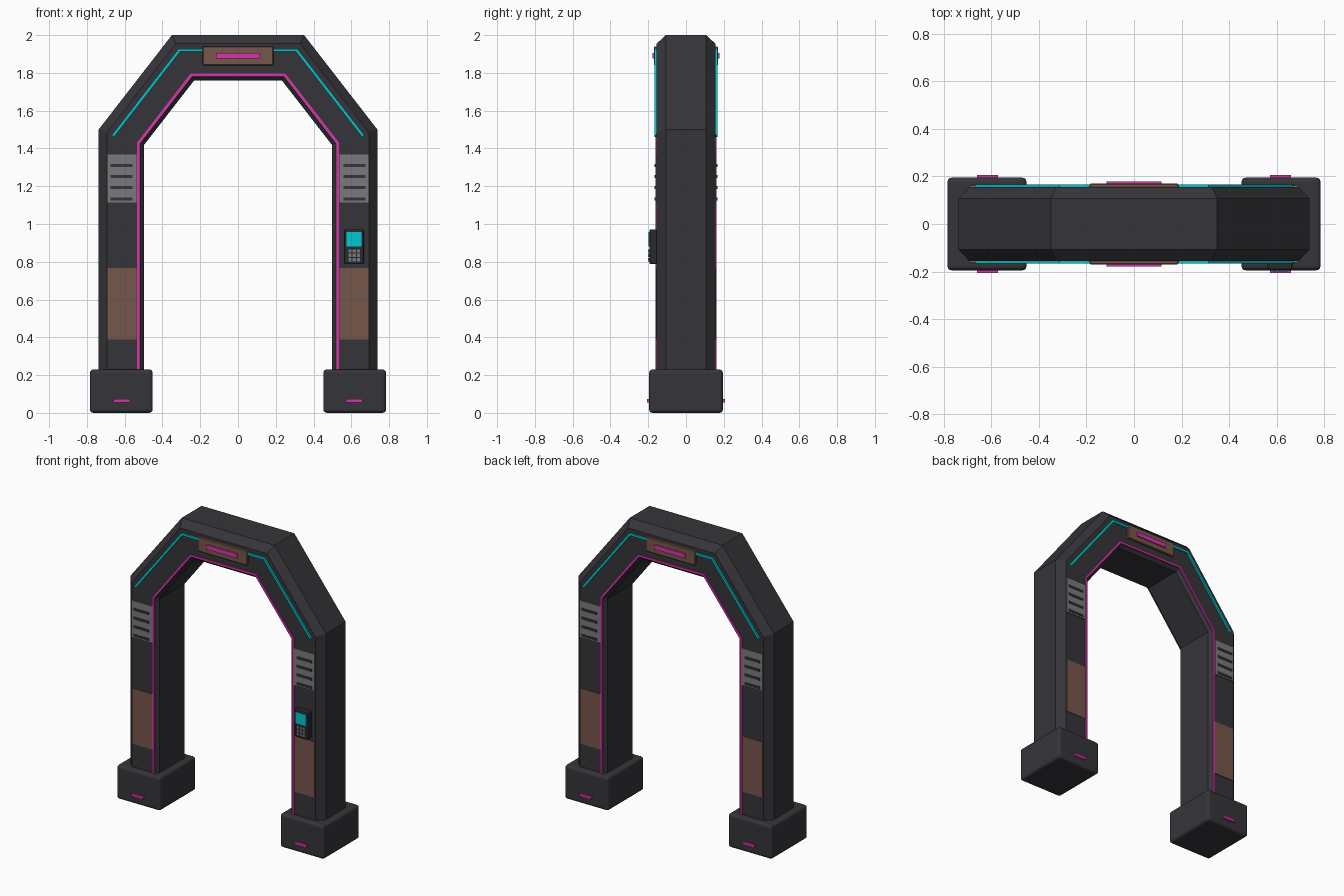
import bpy, bmesh, math
from mathutils import Vector

if "Cube" in bpy.data.objects:
    bpy.data.objects.remove(bpy.data.objects["Cube"])


def material(name, rgb):
    m = bpy.data.materials.new(name)
    m.use_nodes = True
    m.diffuse_color = (*rgb, 1)
    m.node_tree.nodes["Principled BSDF"].inputs["Base Color"].default_value = (*rgb, 1)
    return m


charcoal = material("charcoal", (0.036, 0.036, 0.042))
black = material("keypad black", (0.022, 0.023, 0.027))
grey = material("vent grey", (0.19, 0.195, 0.2))
brown = material("brown panel", (0.18, 0.095, 0.07))
pink = material("pink light", (0.68, 0.035, 0.4))
teal = material("teal light", (0.0, 0.58, 0.63))


def finish(bm, name, mat):
    bmesh.ops.recalc_face_normals(bm, faces=bm.faces)
    mesh = bpy.data.meshes.new(name)
    bm.to_mesh(mesh)
    bm.free()
    mesh.materials.append(mat)
    obj = bpy.data.objects.new(name, mesh)
    bpy.context.collection.objects.link(obj)
    return obj


def box(name, mat, x, y, z, bevel=0, segments=2):
    """Box from (min, max) ranges, optionally with rounded edges."""
    bm = bmesh.new()
    bmesh.ops.create_cube(bm, size=1)
    for v in bm.verts:
        v.co = [r[0] if c < 0 else r[1] for c, r in zip(v.co, (x, y, z))]
    if bevel:
        bmesh.ops.bevel(bm, geom=bm.edges[:], offset=bevel, segments=segments,
                        profile=0.5, affect='EDGES')
    return finish(bm, name, mat)


def offset_path(path, d):
    """Shift an open x-z path sideways (to its right) with mitred corners."""
    pts = [Vector(p) for p in path]
    result = []
    for i, p in enumerate(pts):
        dirs = []
        if i > 0:
            dirs.append((p - pts[i - 1]).normalized())
        if i < len(pts) - 1:
            dirs.append((pts[i + 1] - p).normalized())
        normals = [Vector((t.y, -t.x)) for t in dirs]
        n = sum(normals, Vector((0, 0))).normalized()
        result.append(p + n * d / n.dot(normals[0]))
    return result


def sweep(name, mat, path, section):
    """Sweep a closed section of (inset, y) points along a path."""
    bm = bmesh.new()
    rails = [[bm.verts.new((p.x, y, p.y)) for p in offset_path(path, d)]
             for d, y in section]
    for a, b in zip(rails, rails[1:] + rails[:1]):
        for i in range(len(path) - 1):
            bm.faces.new((a[i], a[i + 1], b[i + 1], b[i]))
    bm.faces.new([r[0] for r in rails])
    bm.faces.new([r[-1] for r in rails])
    return finish(bm, name, mat)


# Arch frame with chamfered edges
FACE = 0.155
outer = [(-0.738, 0.04), (-0.738, 1.5), (-0.35, 2.0),
         (0.35, 2.0), (0.738, 1.5), (0.738, 0.04)]
half = [(0, 0.107), (0.045, FACE), (0.22, FACE), (0.24, 0.135)]
sweep("arch_frame", charcoal, outer, half + [(d, -y) for d, y in reversed(half)])


def strip(name, mat, path, d0, d1, side, top):
    ys = (side * (FACE - 0.01), side * top)
    sweep(name, mat, path, [(d0, ys[0]), (d1, ys[0]), (d1, ys[1]), (d0, ys[1])])


def plate(name, mat, x, z, side, top, base=FACE - 0.01, bevel=0):
    box(name, mat, x, sorted((side * base, side * top)), z, bevel, 1)


for side, face in ((-1, "front"), (1, "back")):
    # Light strip around the opening
    strip(f"{face}_inner_light", pink, outer, 0.203, 0.218, side, 0.162)

    # Header panel and its light bar
    plate(f"{face}_header_panel", brown, (-0.187, 0.187), (1.84, 1.94), side, 0.17, bevel=0.004)
    plate(f"{face}_header_light", pink, (-0.116, 0.116), (1.875, 1.905), side, 0.178)

    for s, hand in ((-1, "right"), (1, "left")):
        tag = f"{face}_{hand}"

        def span(a, b):
            return sorted((s * a, s * b))

        # Shoulder light strip, following the frame from the header down the slope
        full = offset_path(outer, 0.073)
        corner = full[3]
        end = corner.lerp(full[4], (corner.y - 1.47) / (corner.y - full[4].y))
        path = [(0.187, corner.y), corner, end]
        if s < 0:
            path = [(-p[0], p[1]) for p in reversed(path)]
        strip(f"{tag}_shoulder_light", teal, path, 0, 0.015, side, 0.166)

        # Vent with slots
        plate(f"{tag}_vent", grey, span(0.537, 0.69), (1.115, 1.367), side, 0.162)
        for i in range(4):
            z = 1.133 + i * 0.059
            plate(f"{tag}_vent_slot_{i + 1}", charcoal, span(0.558, 0.674),
                  (z - 0.008, z + 0.008), side, 0.167)

        # Lower leg panel and foot light
        plate(f"{tag}_leg_panel", brown, span(0.537, 0.69), (0.388, 0.767), side, 0.16)
        plate(f"{tag}_foot_light", pink, span(0.572, 0.66), (0.054, 0.073), side, 0.206, 0.185)

# Feet
for s, hand in ((-1, "right"), (1, "left")):
    box(f"{hand}_foot", charcoal, sorted((s * 0.452, s * 0.784)),
        (-0.195, 0.195), (0, 0.23), 0.018, 3)

# Keypad on the front of the left leg
box("keypad_body", black, (0.562, 0.666), (-0.194, -0.15), (0.787, 0.972), 0.008)
plate("keypad_screen", teal, (0.574, 0.654), (0.88, 0.957), -1, 0.198, 0.19)
for row in range(3):
    for col in range(3):
        x = 0.584 + col * 0.0225
        z = 0.802 + row * 0.0235
        plate(f"keypad_button_{row * 3 + col + 1}", grey, (x, x + 0.018),
              (z, z + 0.017), -1, 0.2, 0.19)
